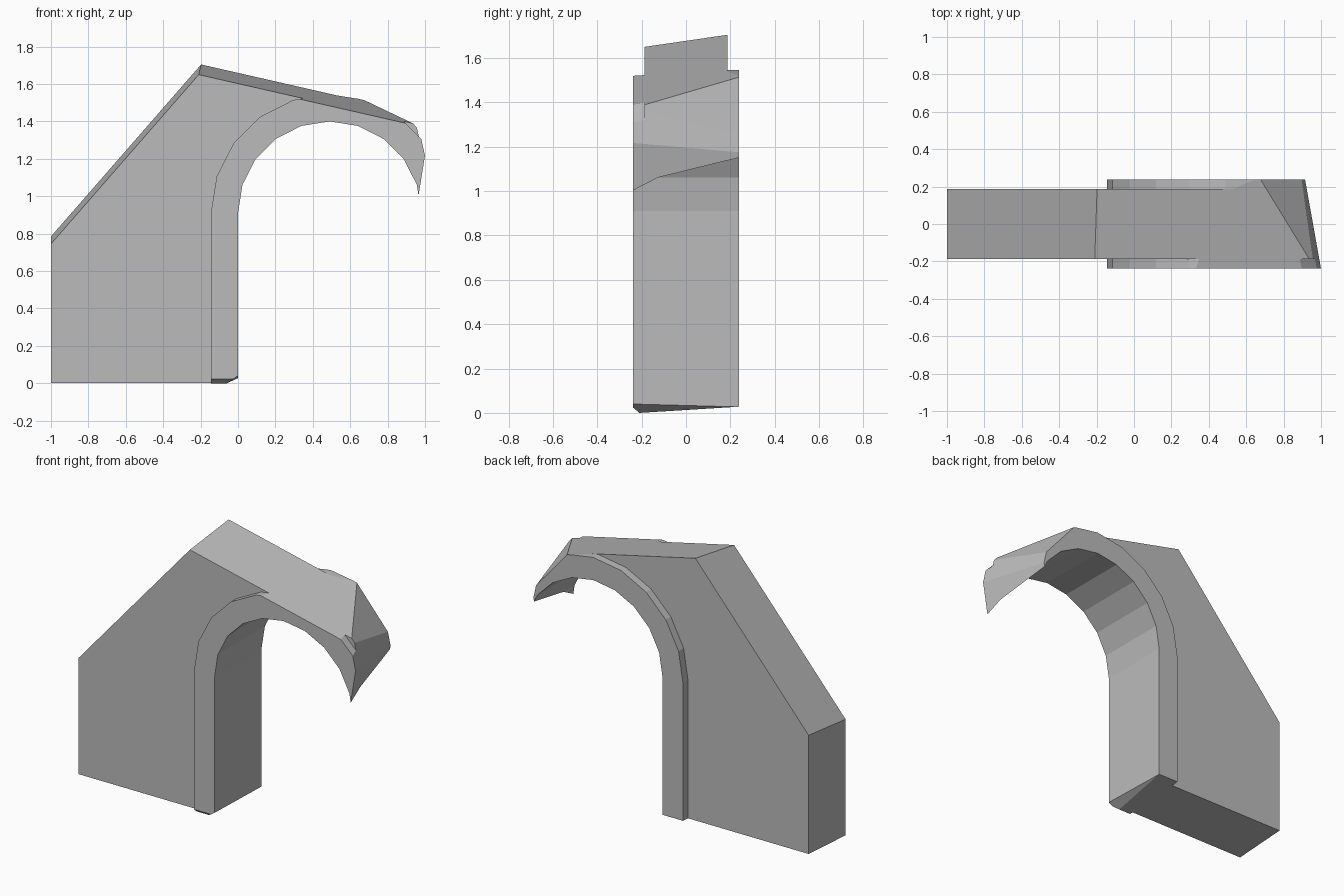
import bpy
import bmesh
from math import cos, sin, pi
from mathutils import Vector

cube = bpy.data.objects.get("Cube")
if cube:
    bpy.data.objects.remove(cube, do_unlink=True)

stone = bpy.data.materials.new("grey_stone")
stone.use_nodes = True
GREY = (0.5, 0.5, 0.5, 1)
stone.diffuse_color = GREY
stone.node_tree.nodes["Principled BSDF"].inputs["Base Color"].default_value = GREY

CENTRE_X, SPRING_Z, STEPS = 0.49, 0.91, 10
INSIDE = Vector((-0.3, 0, 0.6))

# Broken faces, each given by three points on its plane
BREAKS = [
    [(-1, 0, 0), (-1, 1, 0), (-1, 0, 1)],                                 # left end
    [(0, -0.21, 0), (-1, -0.21, 0), (0, 0.24, 0.028)],                    # underside
    [(0, -0.24, 0.025), (-1, -0.24, 0.025), (0, -0.21, 0)],               # front foot edge
    [(-0.06, -0.22, 0), (0, -0.24, 0.04), (0, 0.24, 0.027)],              # inner foot edge
    [(-1, -0.187, 0.745), (-0.21, -0.187, 1.65), (-1, 0.187, 0.785)],     # left slope
    [(-0.21, -0.187, 1.65), (0.91, -0.187, 1.395), (-0.2, 0.187, 1.705)], # top slope
    [(0.67, 0.24, 1.52), (0.896, 0.24, 1.257), (0.94, -0.187, 1.385)],    # shoulder
    [(0.975, -0.24, 1.33), (1, -0.24, 1.217), (0.896, 0.24, 1.257)],      # tip face
    [(1, -0.24, 1.217), (0.965, -0.24, 1), (0.911, 0.24, 1.155)],         # tip underside
]


def arch_line(radius):
    """Left jamb followed by a half circle."""
    line = [(CENTRE_X - radius, -0.1)]
    for i in range(STEPS + 1):
        a = pi - pi * i / STEPS
        line.append((CENTRE_X + radius * cos(a), SPRING_Z + radius * sin(a)))
    return line


def break_off(bm, points):
    a, b, c = (Vector(p) for p in points)
    normal = (b - a).cross(c - a).normalized()
    if normal.dot(INSIDE - a) > 0:
        normal.negate()
    bmesh.ops.bisect_plane(bm, geom=bm.verts[:] + bm.edges[:] + bm.faces[:], dist=1e-5,
                           plane_co=a, plane_no=normal, clear_outer=True)
    rim = [e for e in bm.edges if e.is_boundary]
    if rim:
        bmesh.ops.holes_fill(bm, edges=rim, sides=0)


def arch_part(name, inner, outer, half_depth):
    bm = bmesh.new()
    rows = [[bm.verts.new((x, -half_depth, z)) for x, z in arch_line(r)]
            for r in (inner, outer)]
    low, high = rows
    for i in range(len(low) - 1):
        bm.faces.new((low[i], low[i + 1], high[i + 1], high[i]))
    # Give the strip its depth, keeping the front faces
    front = bm.faces[:]
    grown = bmesh.ops.extrude_face_region(bm, geom=front, use_keep_orig=True)["geom"]
    moved = [v for v in grown if isinstance(v, bmesh.types.BMVert)]
    bmesh.ops.translate(bm, verts=moved, vec=(0, 2 * half_depth, 0))
    for points in BREAKS:
        break_off(bm, points)
    bmesh.ops.dissolve_limit(bm, angle_limit=0.002, verts=bm.verts[:], edges=bm.edges[:])
    bmesh.ops.triangulate(bm, faces=[f for f in bm.faces if len(f.verts) > 4])
    bmesh.ops.recalc_face_normals(bm, faces=bm.faces[:])
    mesh = bpy.data.meshes.new(name)
    bm.to_mesh(mesh)
    bm.free()
    mesh.materials.append(stone)
    obj = bpy.data.objects.new(name, mesh)
    bpy.context.collection.objects.link(obj)


# Thick arch moulding and the thinner wall around it
arch_part("arch_moulding", 0.49, 0.635, 0.238)
arch_part("broken_wall", 0.635, 2.2, 0.187)
